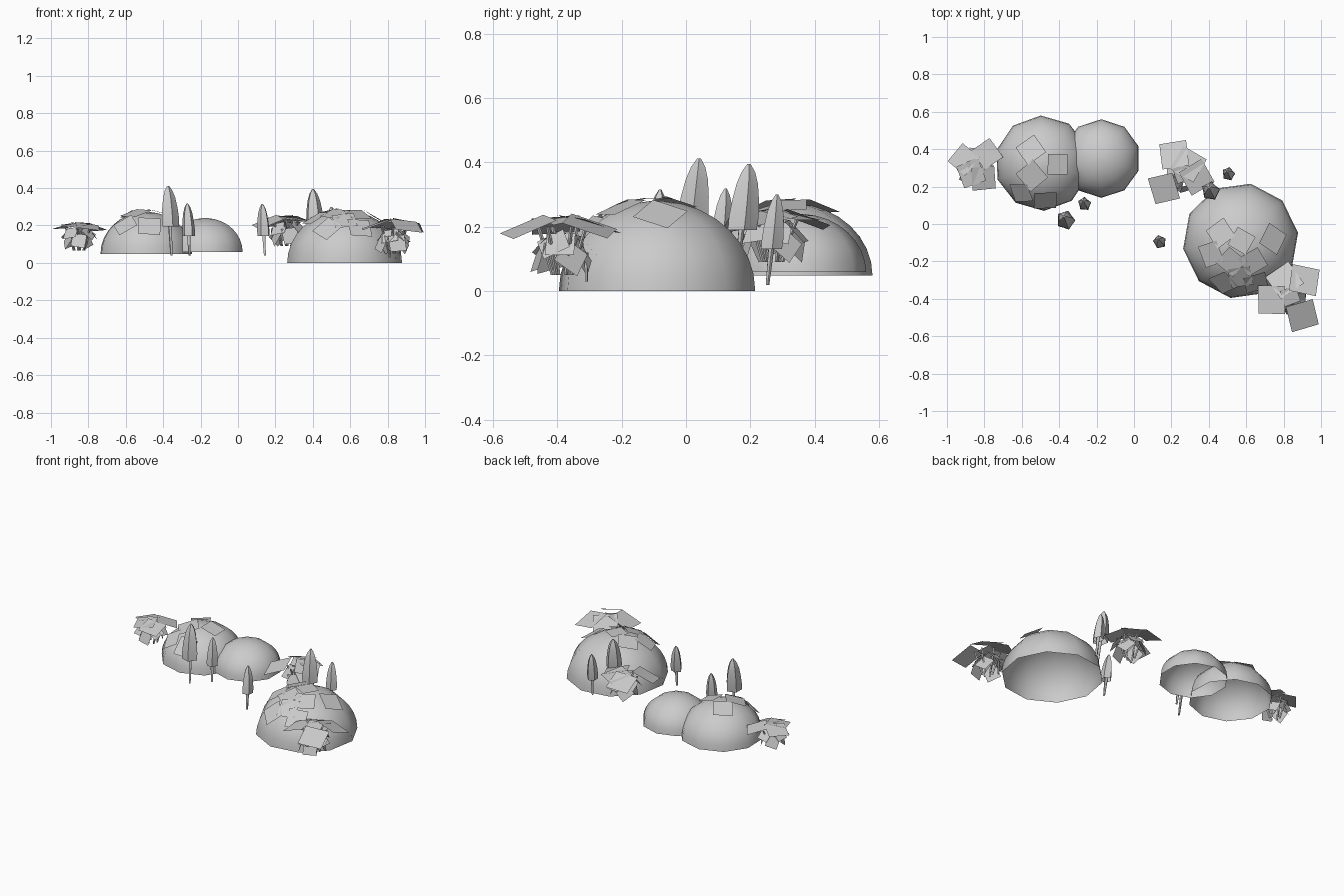
import bpy, bmesh, math, random
from mathutils import Vector, Matrix

if "Cube" in bpy.data.objects:
    bpy.data.objects.remove(bpy.data.objects["Cube"])

random.seed(4)


def make(name, bm, smooth=None):
    me = bpy.data.meshes.new(name)
    bm.to_mesh(me)
    bm.free()
    ob = bpy.data.objects.new(name, me)
    bpy.context.collection.objects.link(ob)
    if smooth:
        bpy.ops.object.select_all(action='DESELECT')
        ob.select_set(True)
        bpy.context.view_layer.objects.active = ob
        bpy.ops.object.shade_smooth_by_angle(angle=math.radians(smooth))
    return ob


def loft(bm, rings, cap_top=True):
    """Skin a list of equal-length point rings."""
    rows = [[bm.verts.new(p) for p in r] for r in rings]
    for a, b in zip(rows, rows[1:]):
        for i in range(len(a)):
            j = (i + 1) % len(a)
            bm.faces.new((a[i], a[j], b[j], b[i]))
    if cap_top:
        bm.faces.new(rows[-1])


def quad(bm, loc, normal, size, spin):
    """Square card facing along normal."""
    n = Vector(normal).normalized()
    m = Vector((0, 0, 1)).rotation_difference(n).to_matrix()
    m = m @ Matrix.Rotation(math.radians(spin), 3, 'Z')
    h = size / 2
    bm.faces.new([bm.verts.new(Vector(loc) + m @ Vector((x * h, y * h, 0)))
                  for x, y in ((-1, -1), (1, -1), (1, 1), (-1, 1))])


# Open-bottomed ten-sided domes with square patches lying on them
def dome(name, cx, cy, z0, r, h, phase, patches):
    bm = bmesh.new()
    rings = []
    for k in range(9):
        t = math.radians(k * 86 / 8)
        rings.append([(cx + r * math.cos(t) * math.cos(a), cy + r * math.cos(t) * math.sin(a),
                       z0 + h * math.sin(t))
                      for a in (math.radians(phase + 36 * i) for i in range(10))])
    loft(bm, rings)
    make(name, bm, 50)
    if patches:
        bm = bmesh.new()
        for x, y, s, spin in patches:
            dx, dy = x - cx, y - cy
            dz = h * math.sqrt(max(0.02, 1 - (dx * dx + dy * dy) / (r * r)))
            n = Vector((dx / r**2, dy / r**2, dz / h**2)).normalized()
            quad(bm, Vector((x, y, z0 + dz)) + n * 0.006, n, s, spin)
        make(name + "_patches", bm)


dome("large_dome", 0.57, -0.09, 0, 0.31, 0.28, 8,
     [(0.465, -0.05, 0.12, 35), (0.415, -0.16, 0.12, 20), (0.575, -0.09, 0.11, 60),
      (0.74, -0.08, 0.125, 60), (0.52, -0.2, 0.12, 50), (0.635, -0.2, 0.12, 30),
      (0.57, -0.28, 0.12, 10), (0.48, -0.31, 0.12, 35), (0.65, -0.31, 0.12, 15)])
dome("left_dome", -0.49, 0.325, 0.048, 0.255, 0.225, 20,
     [(-0.55, 0.395, 0.12, 35), (-0.41, 0.32, 0.11, 0), (-0.545, 0.26, 0.125, 40),
      (-0.6, 0.17, 0.11, 10), (-0.475, 0.13, 0.12, 0)])
dome("middle_dome", -0.175, 0.35, 0.058, 0.21, 0.182, 18, [])


# Tall fluted-cap mushrooms, leaning slightly
def mushroom(x, y, z_rim, z_top, r, z_base, spin):
    lean = Vector((-0.018, 0.04)) * (r / 0.045)

    def ring(z, rad, n, flute=0.0):
        f = (z - z_base) / (z_top - z_base)
        o = lean * (f - 0.5)
        return [(x + o.x + rad * (1 + flute * (-1) ** i) * math.cos(a),
                 y + o.y + rad * (1 + flute * (-1) ** i) * math.sin(a), z)
                for i, a in enumerate(math.radians(spin) + k * math.tau / n for k in range(n))]
    bm = bmesh.new()
    prof = [(0, 1), (0.2, 1.03), (0.45, 0.93), (0.7, 0.74), (0.88, 0.47), (1, 0.12)]
    loft(bm, [ring(z_rim + (z_top - z_rim) * t, r * 0.93 * s, 10, 0.12) for t, s in prof])
    make("mushroom_cap", bm, 40)
    bm = bmesh.new()
    loft(bm, [ring(z_base, 0.006, 6), ring(z_rim, 0.01, 6), ring(z_top - 0.04, 0.008, 6)])
    make("mushroom_stem", bm, 60)


for m in ((-0.365, 0.02, 0.195, 0.412, 0.047, 0.04, 0), (-0.265, 0.108, 0.145, 0.318, 0.033, 0.04, 15),
          (0.137, -0.095, 0.145, 0.315, 0.033, 0.04, 30), (0.41, 0.175, 0.19, 0.394, 0.046, 0.03, 10),
          (0.505, 0.268, 0.13, 0.3, 0.033, 0.018, 5)):
    mushroom(*m)


# Leafy shrubs: broad leaves on top, steep small leaves and stalks below
def shrub(x, y, z0, z_top, size, leaves):
    bm = bmesh.new()
    for lx, ly, spin in leaves:
        d = Vector((lx - x, ly - y))
        quad(bm, (lx, ly, z_top - 0.25 * d.length),
             (d.x * 3.2, d.y * 3.2, 0.9), size, spin)
    quad(bm, (x, y, z_top - 0.01), (0.2, -0.15, 1), size * 0.6, 20)
    for i in range(9):
        a = math.radians(40 * i + random.uniform(-12, 12))
        d = Vector((math.cos(a), math.sin(a), 0))
        low = i % 2
        p = Vector((x, y, z0 + (0.055 if low else 0.095))) + d * random.uniform(0.05, 0.085)
        quad(bm, p, d + Vector((0, 0, 0.35 if low else 0.9)), size * 0.6, random.uniform(-25, 25))
    make("shrub_leaves", bm)
    bm = bmesh.new()
    for i in range(6):
        a = i * math.tau / 6 + 0.4
        c, s = math.cos(a), math.sin(a)
        loft(bm, [[(x + c * rr + 0.006 * math.cos(k * math.tau / 4),
                    y + s * rr + 0.006 * math.sin(k * math.tau / 4), z) for k in range(4)]
                  for rr, z in ((0.03, z0), (0.05, z0 + 0.07), (0.075, z_top - 0.03))])
    make("shrub_stalks", bm)


shrub(0.835, -0.385, 0.05, 0.23, 0.15,
      [(0.91, -0.3, -10), (0.9, -0.49, 15), (0.735, -0.405, 0), (0.805, -0.3, 35)])
shrub(-0.85, 0.31, 0.065, 0.215, 0.125,
      [(-0.91, 0.345, 50), (-0.785, 0.375, 35), (-0.805, 0.245, 5), (-0.87, 0.27, 20)])
shrub(0.26, 0.27, 0.09, 0.25, 0.145,
      [(0.215, 0.37, 8), (0.16, 0.19, 15), (0.335, 0.25, 30), (0.29, 0.32, 60)])

# Trailing root of the lowest shrub reaching the ground level of the large dome
bm = bmesh.new()
bmesh.ops.create_cone(bm, segments=5, radius1=0.005, radius2=0.007, depth=0.09,
                      matrix=Matrix.Translation((0.81, -0.31, 0.075)))
make("shrub_root", bm)
